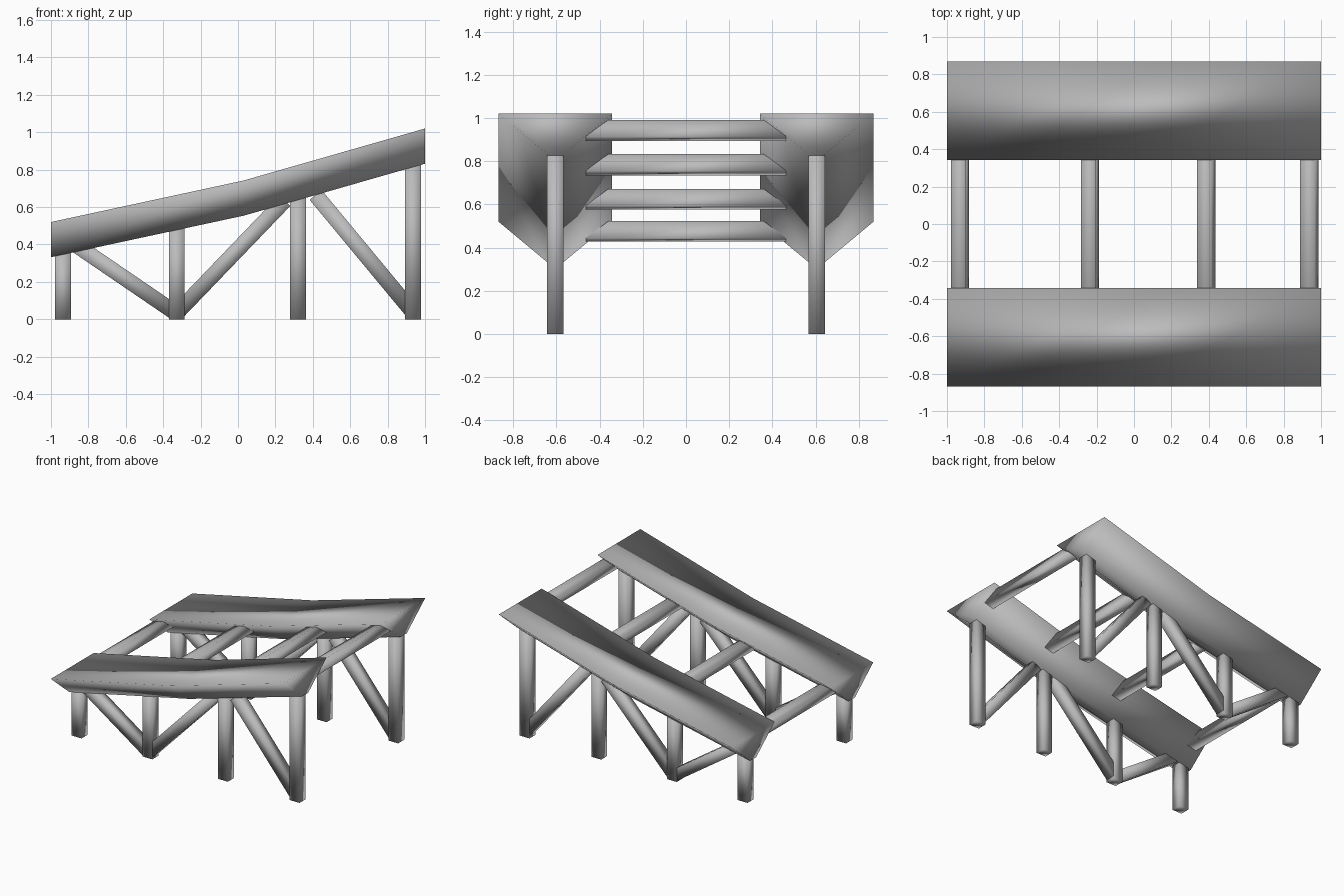
import bpy, bmesh, math
from mathutils import Vector

cube = bpy.data.objects.get("Cube")
if cube:
    bpy.data.objects.remove(cube, do_unlink=True)

# Single painted finish
GREY = (0.5, 0.5, 0.5, 1.0)
mat = bpy.data.materials.new("plain_grey")
mat.use_nodes = True
mat.diffuse_color = GREY
mat.node_tree.nodes["Principled BSDF"].inputs["Base Color"].default_value = GREY

RAIL_Y = 0.605    # centre line of each rail
SPANS = [(-1, 0.52), (0.03, 0.742), (1, 1.02)]   # top of the rail along its length
DEPTH = 0.188


def rail_top(x):
    """Height of the rail's top surface at x."""
    a, b = SPANS[:2] if x < SPANS[1][0] else SPANS[1:]
    return a[1] + (b[1] - a[1]) * (x - a[0]) / (b[0] - a[0])


def loft(name, sections):
    """Smooth closed solid through matching rings of points."""
    bm = bmesh.new()
    rings = [[bm.verts.new(p) for p in ring] for ring in sections]
    for r, s in zip(rings, rings[1:]):
        for i in range(len(r)):
            j = (i + 1) % len(r)
            bm.faces.new((r[i], r[j], s[j], s[i]))
    bm.faces.new(rings[0])
    bm.faces.new(rings[-1])
    bmesh.ops.recalc_face_normals(bm, faces=bm.faces)
    for f in bm.faces:
        f.smooth = True
    mesh = bpy.data.meshes.new(name)
    bm.to_mesh(mesh)
    bm.free()
    mesh.materials.append(mat)
    obj = bpy.data.objects.new(name, mesh)
    bpy.context.collection.objects.link(obj)
    return obj


def beam(name, start, end, y, wide, thick):
    """Square timber in the xz plane between two (x, z) points."""
    a, b = Vector((start[0], y, start[1])), Vector((end[0], y, end[1]))
    across = Vector((0, wide / 2, 0))
    up = (b - a).normalized().cross(Vector((0, 1, 0))) * thick / 2
    ring = [across + up, across - up, -across - up, up - across]
    return loft(name, [[p + o for o in ring] for p in (a, b)])


LEGS = [-0.936, -0.328, 0.321, 0.936]
BRACES = [((-0.87, 0.40), (-0.345, 0.042)),
          ((0.25, 0.635), (-0.315, 0.047)),
          ((0.415, 0.665), (0.925, 0.05))]

for side, sign in (("left_rail", 1), ("right_rail", -1)):
    label = "back" if sign > 0 else "front"
    y = sign * RAIL_Y
    # Wedge-shaped rail with a gentle bend
    loft(label + "_rail", [[(x, y - 0.263, z), (x, y + 0.263, z),
                            (x, y + 0.037, z - DEPTH), (x, y - 0.037, z - DEPTH)]
                           for x, z in SPANS])
    # Upright legs
    for i, x in enumerate(LEGS):
        beam(f"{label}_leg_{i + 1}", (x, 0), (x, rail_top(x) - DEPTH + 0.012), y, 0.075, 0.084)
    # Diagonal braces
    for i, (p, q) in enumerate(BRACES):
        beam(f"{label}_brace_{i + 1}", p, q, y, 0.073, 0.083)

# Crossbars tilted with the rails, ends cut to the rail flanks
for i, x in enumerate([-0.93, -0.235, 0.385, 0.938]):
    tilt = math.atan(rail_top(x + 0.01) / 0.02 - rail_top(x - 0.01) / 0.02)
    c, s = math.cos(tilt) * 0.04, math.sin(tilt) * 0.04
    z = rail_top(x) - 0.06
    corners = [(c - s, s + c, 0.36), (-c - s, c - s, 0.36),
               (s - c, -s - c, 0.465), (c + s, s - c, 0.465)]
    loft(f"crossbar_{i + 1}", [[(x + dx, sign * half, z + dz) for dx, dz, half in corners]
                               for sign in (-1, 1)])
